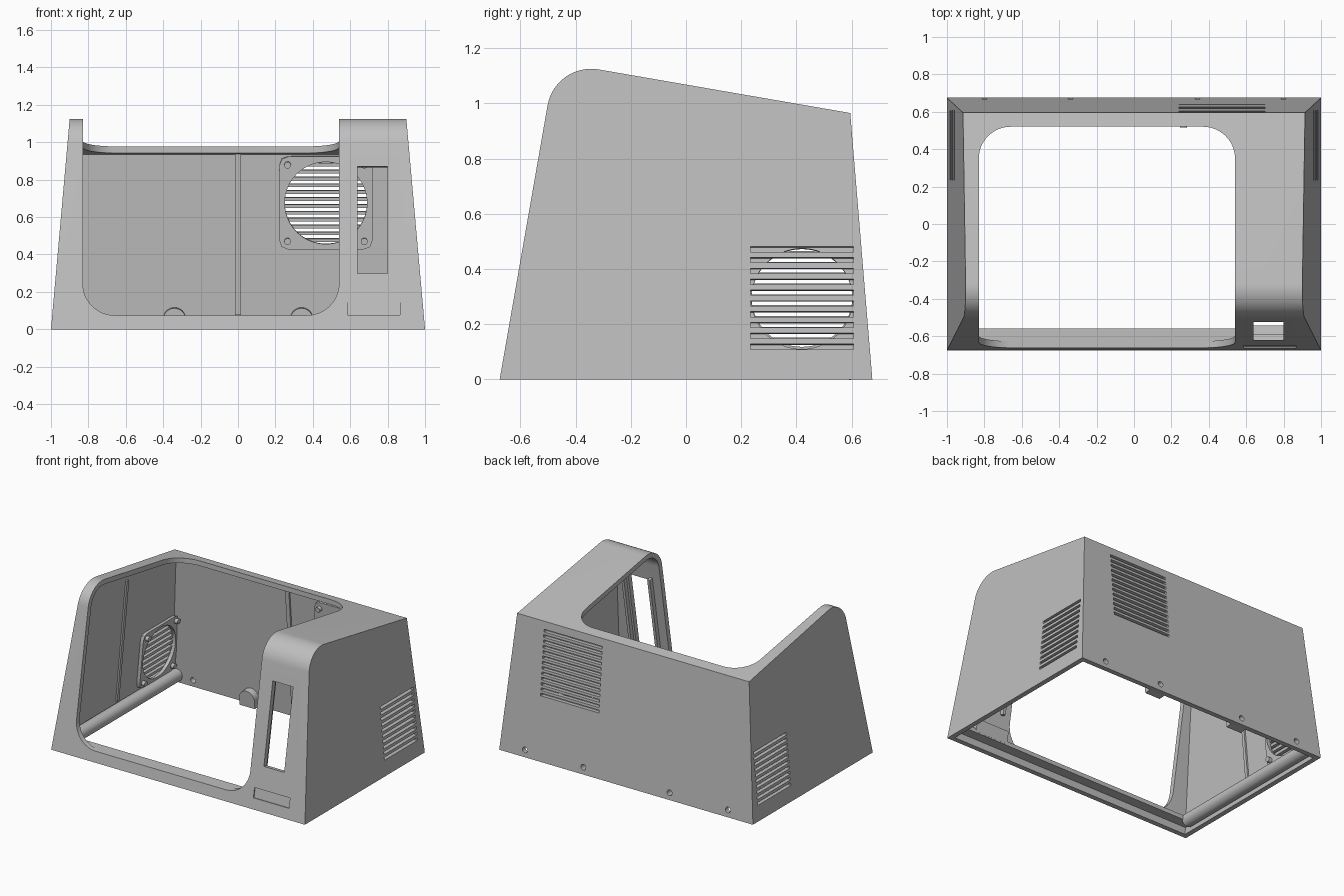
import bpy, bmesh, math
from mathutils import Matrix, Vector

if "Cube" in bpy.data.objects:
    bpy.data.objects.remove(bpy.data.objects["Cube"])

T = 0.035                      # wall thickness
SX, SB, SF, ST = 0.0889, 0.083, 0.175, 0.173   # slopes of side, back, front, top

grey = bpy.data.materials.new("light grey plastic")
grey.diffuse_color = (0.52, 0.52, 0.52, 1)
grey.use_nodes = True
grey.node_tree.nodes["Principled BSDF"].inputs["Base Color"].default_value = grey.diffuse_color


def finish(name, bm):
    bmesh.ops.recalc_face_normals(bm, faces=bm.faces)
    me = bpy.data.meshes.new(name)
    bm.to_mesh(me)
    bm.free()
    me.materials.append(grey)
    ob = bpy.data.objects.new(name, me)
    bpy.context.collection.objects.link(ob)
    return ob


def loft(bm, a, b):
    """Closed solid between two matching outlines."""
    va, vb = [bm.verts.new(p) for p in a], [bm.verts.new(p) for p in b]
    bm.faces.new(va)
    bm.faces.new(vb[::-1])
    for i in range(len(va)):
        j = (i + 1) % len(va)
        bm.faces.new((va[i], vb[i], vb[j], va[j]))


def add_box(bm, lo, hi, m=Matrix()):
    r = [(lo[0], lo[1]), (hi[0], lo[1]), (hi[0], hi[1]), (lo[0], hi[1])]
    loft(bm, [m @ Vector((*p, lo[2])) for p in r], [m @ Vector((*p, hi[2])) for p in r])


def add_disc(bm, u, v, rad, w0, w1, m=Matrix(), n=24):
    c = [(u + rad * math.cos(i * math.tau / n), v + rad * math.sin(i * math.tau / n)) for i in range(n)]
    loft(bm, [m @ Vector((*p, w0)) for p in c], [m @ Vector((*p, w1)) for p in c])


def box(name, lo, hi, m=Matrix()):
    bm = bmesh.new()
    add_box(bm, lo, hi, m)
    return finish(name, bm)


def wall(origin, u, v, w):
    """Wall frame: u along, v up the slope, w into the case."""
    m = Matrix([Vector(a).normalized() for a in (u, v, w)]).transposed().to_4x4()
    m.translation = origin
    return m


def side(s, y, z):
    return wall((s * (1 - SX * z), y, z), (0, 1, 0), (-s * SX, 0, 1), (-s, 0, -s * SX))


def back(x, z):
    return wall((x, 0.675 - SB * z, z), (1, 0, 0), (0, -SB, 1), (0, -1, -SB))


def front(x, z):
    return wall((x, -0.675 + SF * z, z), (1, 0, 0), (0, SF, 1), (0, 1, -SF))


def cut(ob, cutter):
    mod = ob.modifiers.new("cut", 'BOOLEAN')
    mod.operation, mod.solver, mod.object = 'DIFFERENCE', 'EXACT', cutter
    bpy.context.view_layer.objects.active = ob
    bpy.ops.object.modifier_apply(modifier=mod.name)
    bpy.data.objects.remove(cutter)


def case_solid(name, t, z0):
    """Tapered body with a rounded top front edge, inset by t."""
    zb = (0.965 + ST * (0.595 - 0.675 + 1.003 * t) - 1.015 * t) / (1 - ST * SB)
    pts = [(-0.675 + SF * z0 + 1.015 * t, z0), (0.675 - SB * z0 - 1.003 * t, z0),
           (0.675 - SB * zb - 1.003 * t, zb)]
    r = 0.16
    a, b = Vector((-0.172, -0.985)), Vector((0.985, -0.17))
    c = Vector((-0.474, 1.15)) + r * (a + b)
    for i in range(17):
        k = i / 16 * math.pi / 2
        pts.append(tuple(c + (r - t) * (-a * math.cos(k) - b * math.sin(k))))
    bm = bmesh.new()
    loft(bm, [(1 - SX * z - t, y, z) for y, z in pts], [(-(1 - SX * z - t), y, z) for y, z in pts])
    return finish(name, bm)


def round_slot(x0, x1, end, far, r):
    """Outline with two rounded corners on the 'end' side."""
    s = 1 if end > far else -1
    pts = [(x0, far)]
    for cx, k0 in ((x0 + r, math.pi), (x1 - r, math.pi / 2)):
        for i in range(13):
            k = k0 - i / 12 * math.pi / 2
            pts.append((cx + r * math.cos(k), end - s * r + s * r * math.sin(k)))
    return pts + [(x1, far)]


# Hollow case
case = case_solid("case_shell", 0, 0)
cut(case, case_solid("cavity", T, -0.1))

# Large opening running through the front and the top
bm = bmesh.new()
o = round_slot(-0.83, 0.54, 0.52, -1.0, 0.17)
loft(bm, [(x, y, 0.6) for x, y in o], [(x, y, 1.4) for x, y in o])
cut(case, finish("top_cutter", bm))
bm = bmesh.new()
o = round_slot(-0.83, 0.54, 0.075, 1.4, 0.17)
loft(bm, [(x, -1.0, z) for x, z in o], [(x, 0.1, z) for x, z in o])
cut(case, finish("front_cutter", bm))

# Display window, label recess, screw holes and vent slots
vents = [("back", back(0.47, 0.68), 0.23, 13, 0.25, 0.22),
         ("right", side(1, 0.42, 0.295), 0.186, 10, 0.2, 0.183),
         ("left", side(-1, 0.42, 0.295), 0.186, 10, 0.2, 0.183)]
bm = bmesh.new()
add_box(bm, (-0.08, -0.29, -0.1), (0.08, 0.29, 0.1), front(0.72, 0.585))
add_box(bm, (-0.14, -0.035, -0.05), (0.14, 0.035, 0.008), front(0.725, 0.11))
for x in (-0.8, -0.34, 0.34, 0.8):
    add_disc(bm, 0, 0, 0.02, -0.05, 0.08, back(x, 0.05), 16)
for name, m, h, n, fr, rad in vents:
    pitch = (2 * h - 0.018) / (n - 1)
    for i in range(n):
        v = -h + 0.009 + i * pitch
        add_box(bm, (-h, v - 0.0095, -0.05), (h, v + 0.0095, T + 0.01), m)
cut(case, finish("detail_cutter", bm))

# Fan frames behind the vents: square plate, round hole, corner posts
for name, m, h, n, fr, rad in vents:
    bm = bmesh.new()
    rings = []
    N = 64
    for outer, w in ((True, T - 0.002), (True, T + 0.025), (False, T + 0.025), (False, T - 0.002)):
        ring = []
        for i in range(N):
            c, s = math.cos(math.tau * i / N), math.sin(math.tau * i / N)
            d = fr / (abs(c) ** 12 + abs(s) ** 12) ** (1 / 12) if outer else rad
            ring.append(bm.verts.new(m @ Vector((c * d, s * d, w))))
        rings.append(ring)
    for a, b in zip(rings, rings[1:] + rings[:1]):
        for i in range(N):
            j = (i + 1) % N
            bm.faces.new((a[i], a[j], b[j], b[i]))
    for u in (-1, 1):
        for v in (-1, 1):
            add_disc(bm, u * fr * 0.82, v * fr * 0.82, 0.018, T + 0.02, T + 0.05, m, 16)
    finish(name + "_fan_frame", bm)

# Shallow vertical ribs inside the walls
box("back_rib", (-0.015, -0.42, T - 0.003), (0.015, 0.45, T + 0.012), back(0, 0.5))
for s, name in ((1, "right_rib"), (-1, "left_rib")):
    box(name, (-0.012, -0.4, T - 0.003), (0.012, 0.48, T + 0.012), side(s, 0, 0.5))

# Rounded screw bosses at the foot of the back wall
for s, name in ((1, "right_boss"), (-1, "left_boss")):
    bm = bmesh.new()
    o = [(0.06 * math.cos(k * math.pi / 16), 0.01 + 0.06 * math.sin(k * math.pi / 16)) for k in range(17)]
    o += [(-0.06, -0.045), (0.06, -0.045)]
    m = back(s * 0.34, 0.05)
    loft(bm, [m @ Vector((*p, T - 0.003)) for p in o], [m @ Vector((*p, T + 0.05)) for p in o])
    cutter = bmesh.new()
    add_disc(cutter, 0, 0, 0.02, 0, 0.07, m, 16)
    cut(finish(name, bm), finish("boss_hole", cutter))

# Front sill ledge and round rail along the left wall
box("front_sill", (-0.962, -0.645, 0.045), (0.962, -0.56, 0.075))
bm = bmesh.new()
rail = wall((-0.925, 0, 0.055), (1, 0, 0), (0, 0, 1), (0, -1, 0))
add_disc(bm, 0, 0, 0.045, -0.63, 0.57, rail)
finish("left_rail", bm)

# Window side ribs and the holder behind the label recess
for x, name in ((0.615, "window_rib_inner"), (0.825, "window_rib_outer")):
    box(name, (-0.01, -0.31, T - 0.003), (0.01, 0.31, T + 0.03), front(x, 0.585))
box("label_holder", (-0.13, -0.04, T - 0.003), (0.13, 0.05, T + 0.07), front(0.725, 0.11))

# Smooth curves, crisp edges
bpy.ops.object.select_all(action='DESELECT')
for ob in bpy.context.scene.objects:
    ob.select_set(True)
bpy.context.view_layer.objects.active = case
bpy.ops.object.shade_smooth_by_angle(angle=math.radians(30))
